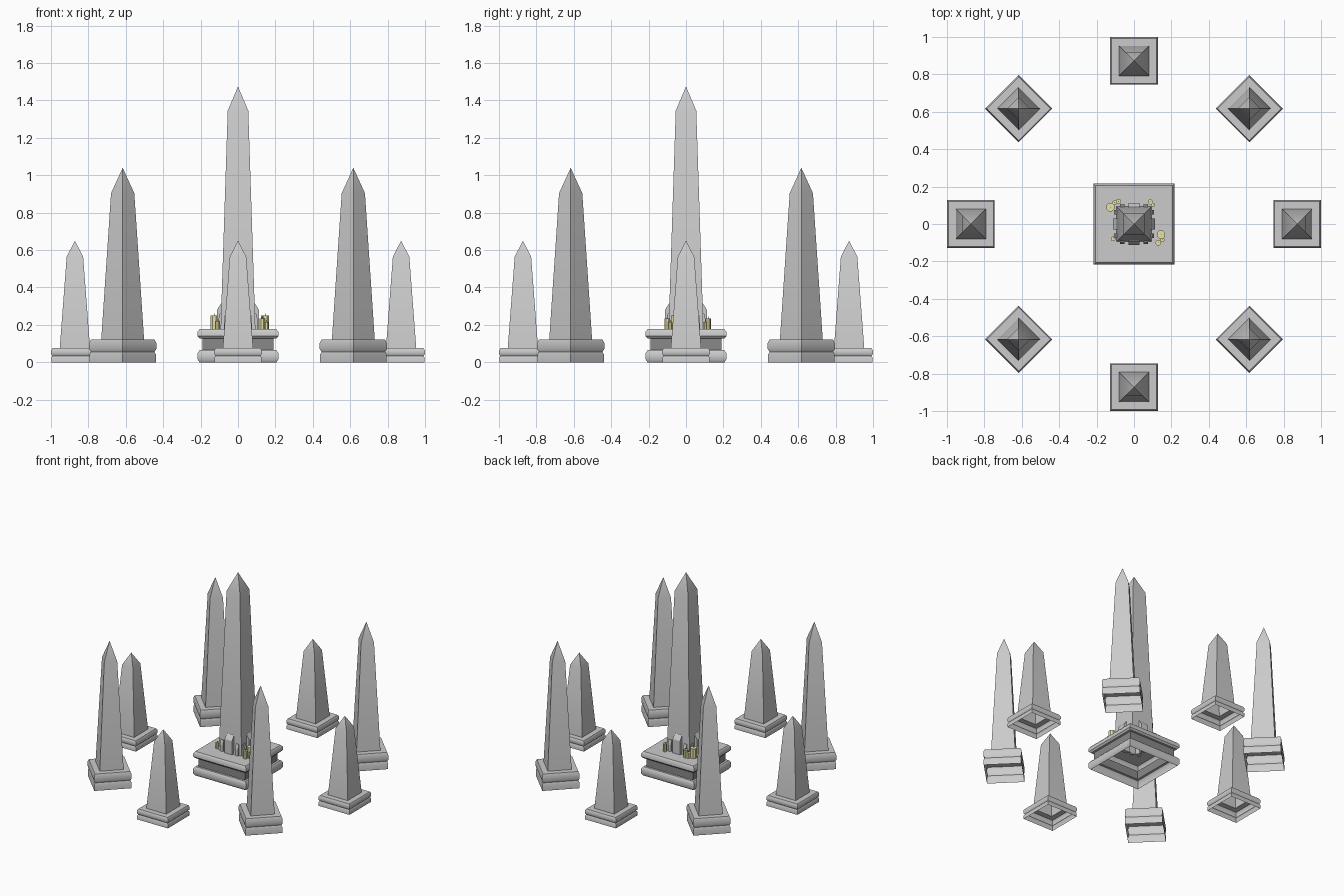
import bpy, bmesh, math
from mathutils import Matrix, Vector

cube = bpy.data.objects.get("Cube")
if cube:
    bpy.data.objects.remove(cube, do_unlink=True)


def material(name, rgb):
    m = bpy.data.materials.new(name)
    m.use_nodes = True
    m.diffuse_color = (*rgb, 1)
    m.node_tree.nodes["Principled BSDF"].inputs["Base Color"].default_value = (*rgb, 1)
    return m


STONE = material("grey stone", (0.6, 0.6, 0.6))
DARK_STONE = material("dark grey stone", (0.25, 0.25, 0.25))
WAX = material("pale yellow wax", (0.8, 0.76, 0.38))
WICK = material("dark wick", (0.05, 0.045, 0.04))


def finish(name, bm, mat, matrix=Matrix()):
    bmesh.ops.recalc_face_normals(bm, faces=bm.faces)
    mesh = bpy.data.meshes.new(name)
    bm.to_mesh(mesh)
    bm.free()
    mesh.materials.append(mat)
    ob = bpy.data.objects.new(name, mesh)
    ob.matrix_world = matrix
    bpy.context.collection.objects.link(ob)
    return ob


def loft(name, profile, mat, matrix=Matrix(), sides=4, capped=False):
    """Stack regular rings from (half width, height) pairs; a zero width makes a point."""
    bm = bmesh.new()
    rings = []
    for r, z in profile:
        if r == 0:
            rings.append([bm.verts.new((0, 0, z))])
            continue
        reach = r / math.cos(math.pi / sides)
        angles = [(i + 0.5) * math.tau / sides for i in range(sides)]
        rings.append([bm.verts.new((reach * math.cos(a), reach * math.sin(a), z)) for a in angles])
    for low, high in zip(rings, rings[1:]):
        for i in range(sides):
            j = (i + 1) % sides
            if len(high) == 1:
                bm.faces.new((low[i], low[j], high[0]))
            else:
                bm.faces.new((low[i], low[j], high[j], high[i]))
    if capped:
        bm.faces.new(rings[0])
        bm.faces.new(rings[-1])
    return finish(name, bm, mat, matrix)


def soften(ob):
    """Smooth the shallow edges and keep the corners sharp."""
    bpy.ops.object.select_all(action='DESELECT')
    ob.select_set(True)
    bpy.context.view_layer.objects.active = ob
    bpy.ops.object.shade_smooth_by_angle(angle=math.radians(38))


# Outer obelisks: moulded base and tapering shaft, both open underneath
BASE = [(0.126, 0), (0.126, 0.026), (0.12, 0.035), (0.127, 0.044),
        (0.127, 0.064), (0.12, 0.076), (0.081, 0.076)]
SHAFT = [(0.081, 0.076), (0.044, 0.565), (0, 0.65)]
for k in range(8):
    tall = k % 2
    place = (Matrix.Rotation(k * math.tau / 8, 4, 'Z') @ Matrix.Translation((0.872, 0, 0))
             @ Matrix.Diagonal((1, 1, 1.6 if tall else 1, 1)))
    kind = "tall" if tall else "short"
    soften(loft(f"{kind}_obelisk_base_{k}", BASE, STONE, place))
    soften(loft(f"{kind}_obelisk_shaft_{k}", SHAFT, STONE, place))

# Central monument: two mouldings around a darker recessed band, then the shaft
soften(loft("plinth_lower_moulding", [(0.205, 0), (0.216, 0.015), (0.216, 0.05),
                                      (0.205, 0.065), (0.19, 0.065)], STONE))
loft("plinth_recess", [(0.19, 0.065), (0.19, 0.128)], DARK_STONE)
soften(loft("plinth_upper_moulding", [(0.19, 0.128), (0.205, 0.128), (0.216, 0.14),
                                      (0.216, 0.163), (0.205, 0.178), (0.093, 0.178)], STONE))
soften(loft("central_shaft", [(0.093, 0.178), (0.055, 1.345), (0, 1.475)], STONE))


def slab(name, x, width, y_in, y_out, top, matrix):
    """Upright stone slab whose outer top edge slopes down."""
    bm = bmesh.new()
    side = [(y_in, 0.17), (y_out, 0.17), (y_out, top - 0.035), (y_in + 0.005, top), (y_in, top)]
    face = bm.faces.new([bm.verts.new((x - width / 2, y, z)) for y, z in side])
    moved = bmesh.ops.extrude_face_region(bm, geom=[face])["geom"]
    bmesh.ops.translate(bm, vec=Vector((width, 0, 0)),
                        verts=[v for v in moved if isinstance(v, bmesh.types.BMVert)])
    finish(name, bm, STONE, matrix)


# Three slabs stand against each side of the central shaft
for k in range(4):
    turn = Matrix.Rotation(k * math.pi / 2, 4, 'Z')
    slab(f"large_slab_{k}", 0, 0.06, 0.085, 0.112, 0.315, turn)
    for s in (-1, 1):
        slab(f"small_slab_{k}_{s}", s * 0.062, 0.024, 0.092, 0.106, 0.26, turn)

# Candles: x, y, radius, top
CANDLES = [(-0.126, 0.09, 0.022, 0.25), (-0.103, 0.115, 0.012, 0.22), (-0.083, 0.12, 0.014, 0.235),
           (0.088, 0.118, 0.013, 0.235), (0.102, 0.102, 0.01, 0.215), (0.145, -0.057, 0.022, 0.25),
           (0.13, -0.1, 0.015, 0.235), (0.152, -0.085, 0.011, 0.215), (-0.112, -0.08, 0.012, 0.22)]
for n, (x, y, r, top) in enumerate(CANDLES):
    spot = Matrix.Translation((x, y, 0))
    loft(f"candle_{n}", [(r, 0.17), (r, top)], WAX, spot, 8, True)
    loft(f"wick_{n}", [(0.0015, top - 0.004), (0.0015, top + 0.01)], WICK, spot, 4, True)
